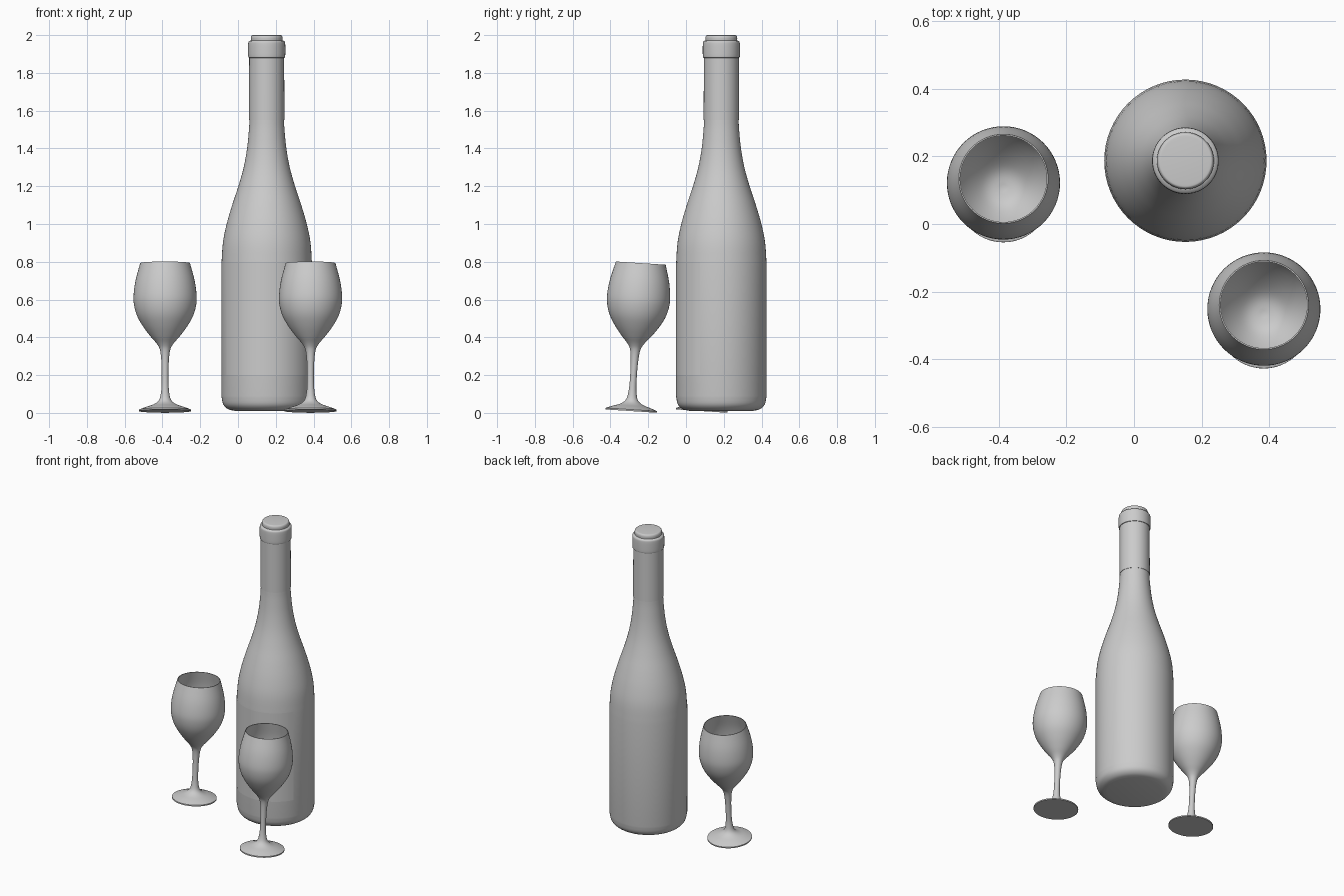
import bpy
import bmesh
import math
from mathutils import Vector

cube = bpy.data.objects.get("Cube")
if cube:
    bpy.data.objects.remove(cube, do_unlink=True)

grey = bpy.data.materials.new("plain grey")
grey.use_nodes = True
colour = (0.6, 0.6, 0.6, 1)
grey.diffuse_color = colour
grey.node_tree.nodes["Principled BSDF"].inputs["Base Color"].default_value = colour


def curve(points, steps=4):
    """Round a (radius, height) profile with a Catmull-Rom curve."""
    p = [Vector(q) for q in points]
    p = [2 * p[0] - p[1]] + p + [2 * p[-1] - p[-2]]
    out = []
    for a, b, c, d in zip(p, p[1:], p[2:], p[3:]):
        for i in range(steps):
            t = i / steps
            out.append(0.5 * (2 * b + (c - a) * t + (2 * a - 5 * b + 4 * c - d) * t ** 2
                              + (3 * b - a - 3 * c + d) * t ** 3))
    return [tuple(v) for v in out] + [tuple(points[-1])]


def finish(bm, name, location):
    bmesh.ops.recalc_face_normals(bm, faces=bm.faces)
    mesh = bpy.data.meshes.new(name)
    bm.to_mesh(mesh)
    bm.free()
    mesh.materials.append(grey)
    obj = bpy.data.objects.new(name, mesh)
    obj.location = location
    bpy.context.collection.objects.link(obj)
    bpy.ops.object.select_all(action='DESELECT')
    bpy.context.view_layer.objects.active = obj
    obj.select_set(True)
    bpy.ops.object.shade_smooth_by_angle(angle=math.radians(40))
    return obj


def lathe(name, profile, location, sides=64):
    """Spin a profile that starts and ends on the axis into a closed solid."""
    bm = bmesh.new()
    verts = [bm.verts.new((r, 0, z)) for r, z in profile]
    edges = [bm.edges.new(pair) for pair in zip(verts, verts[1:])]
    bmesh.ops.spin(bm, geom=verts + edges, cent=(0, 0, 0), axis=(0, 0, 1),
                   angle=math.tau, steps=sides)
    bmesh.ops.remove_doubles(bm, verts=bm.verts, dist=0.0002)
    return finish(bm, name, location)


bottle_at = (0.152, 0.187, 0)
body_radius = 0.24

# Bottle: rounded base, straight body, long sloping shoulder and neck
base = curve([(0.17, 0.011), (0.205, 0.02), (0.23, 0.045), (body_radius, 0.09)])
shoulder = curve([(body_radius, 0.78), (0.232, 0.9), (0.212, 1.0), (0.183, 1.1),
                  (0.15, 1.2), (0.122, 1.3), (0.104, 1.4), (0.094, 1.5), (0.091, 1.56)])
lathe("bottle", [(0, 0.011)] + base + shoulder + [(0, 1.56)], bottle_at)

# Foil sleeve with a raised collar and a narrower cap on top
collar = curve([(0.094, 1.88), (0.098, 1.888), (0.098, 1.955), (0.094, 1.968)])
cap = curve([(0.084, 1.972), (0.084, 1.988), (0.079, 1.998), (0.07, 2.0)])
lathe("foil_sleeve", [(0, 1.55), (0.0935, 1.55), (0.0925, 1.88)] + collar + cap + [(0, 2.0)],
      bottle_at)

# Label wrapped round the front of the body
bm = bmesh.new()
columns, reach = 32, math.radians(62)
previous = None
for i in range(columns + 1):
    a = -reach + 2 * reach * i / columns
    r = body_radius + 0.001
    pair = [bm.verts.new((r * math.sin(a), -r * math.cos(a), z)) for z in (0.2, 0.8)]
    if previous:
        bm.faces.new((previous[0], pair[0], pair[1], previous[1]))
    previous = pair
finish(bm, "label", bottle_at)

# Wine glasses: foot, stem and thin-walled bowl, leaning slightly backwards
foot_and_stem = [(0.1375, 0.008), (0.1, 0.022), (0.06, 0.036), (0.034, 0.056),
                 (0.023, 0.09), (0.018, 0.15), (0.019, 0.25), (0.026, 0.32)]
bowl = [(0.042, 0.355), (0.076, 0.395), (0.114, 0.445), (0.146, 0.5), (0.163, 0.555),
        (0.167, 0.61), (0.157, 0.69), (0.132, 0.785)]
lining = [(r - 0.004, z) for r, z in reversed(bowl[1:])]
lining[-1:] = [(0.072, 0.4), (0.04, 0.378), (0, 0.37)]
glass_profile = [(0, 0), (0.1375, 0)] + curve(foot_and_stem + bowl) + curve(lining)

for side, spot in (("right", (-0.386, 0.083, 0.0095)), ("left", (0.384, -0.29, 0.0095))):
    glass = lathe(side + "_wine_glass", glass_profile, spot)
    glass.rotation_euler.x = math.radians(-3.7)
